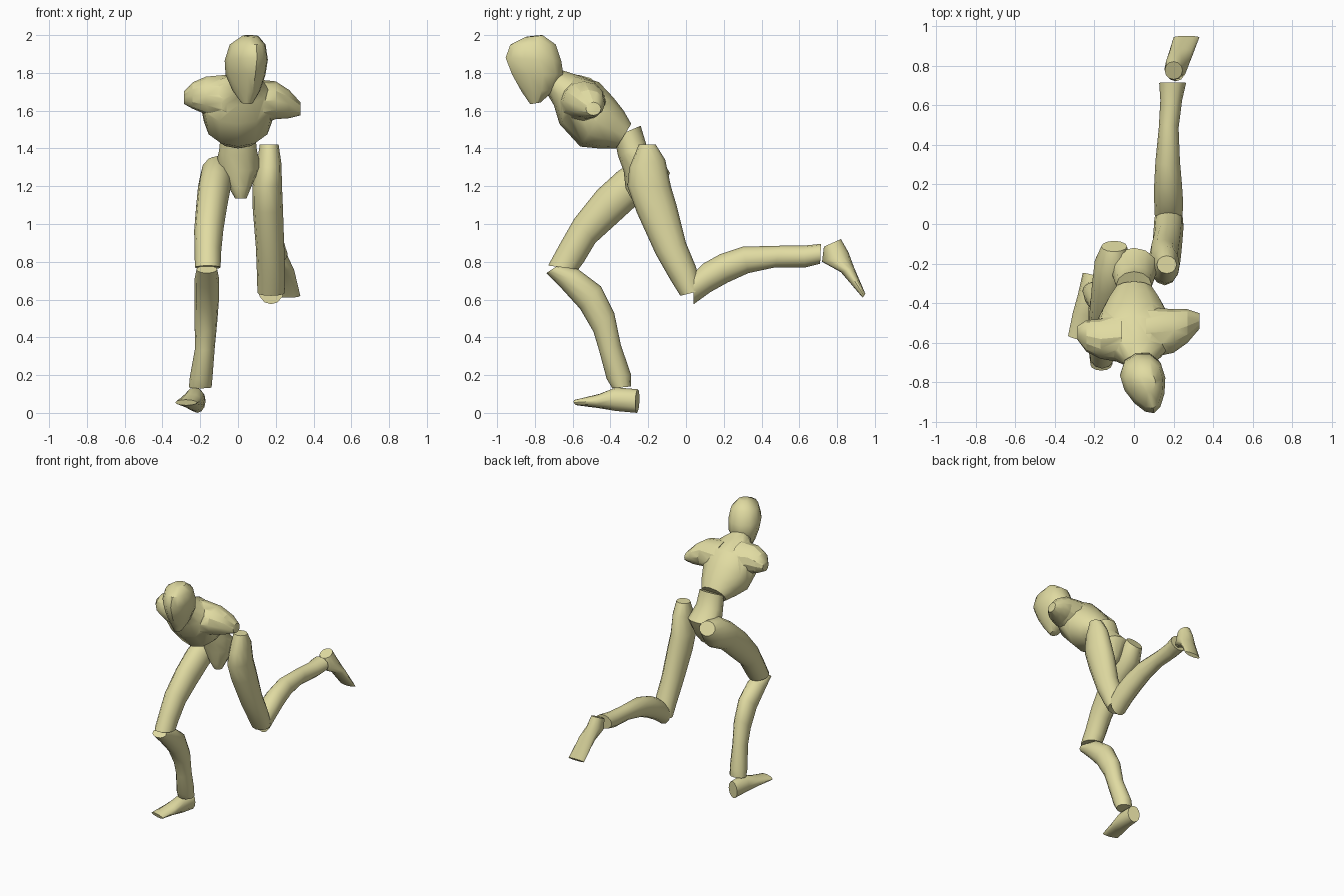
import bpy, bmesh
from math import sin, cos, tan, pi
from mathutils import Vector

SIDES = 12
mat = bpy.data.materials.new("pale_yellow")
mat.diffuse_color = (0.75, 0.71, 0.36, 1)


def loft(name, rings, taper=0.0):
    """Skin closed rings given as (centre, u axis, v axis); taper narrows the u side."""
    bm = bmesh.new()
    loops = []
    for c, u, v in rings:
        loops.append([])
        for i in range(SIDES):
            a = 2 * pi * i / SIDES
            p = c + u * cos(a) + v * sin(a) * (1 - taper * cos(a))
            loops[-1].append(bm.verts.new(p))
    for a, b in zip(loops, loops[1:]):
        for i in range(SIDES):
            j = (i + 1) % SIDES
            bm.faces.new((a[i], a[j], b[j], b[i]))
    bm.faces.new(loops[0])
    bm.faces.new(loops[-1])
    bmesh.ops.recalc_face_normals(bm, faces=bm.faces)
    me = bpy.data.meshes.new(name)
    bm.to_mesh(me)
    bm.free()
    me.materials.append(mat)
    ob = bpy.data.objects.new(name, me)
    bpy.context.collection.objects.link(ob)
    return ob


def smooth(ob, angle=0.75):
    bpy.ops.object.select_all(action='DESELECT')
    ob.select_set(True)
    bpy.context.view_layer.objects.active = ob
    bpy.ops.object.shade_smooth_by_angle(angle=angle)


def limb(name, rows, yaw=0.0, taper=0.0):
    """Rows: front y, z, back y, z of the side outline, then x centre and half width."""
    rings = []
    for y1, z1, y2, z2, x, w in rows:
        uy = (y1 - y2) / 2
        c = Vector((x, (y1 + y2) / 2, (z1 + z2) / 2))
        u = Vector((-uy * tan(yaw), uy, (z1 - z2) / 2))
        rings.append((c, u, Vector((w * cos(yaw), w * sin(yaw), 0))))
    ob = loft(name, rings, taper)
    smooth(ob)
    return ob


# head, turned to one side and bowed
limb("head", [
    (-.85, 1.99, -.76, 2.0, .07, .04), (-.93, 1.95, -.69, 1.95, .06, .09),
    (-.955, 1.88, -.66, 1.86, .055, .108), (-.92, 1.79, -.65, 1.79, .05, .10),
    (-.87, 1.70, -.70, 1.71, .05, .07), (-.825, 1.635, -.77, 1.645, .05, .03),
], yaw=0.3, taper=0.3)

# torso with shoulder stubs merged in
torso = limb("torso", [
    (-.37, 1.40, -.29, 1.53, 0, .10), (-.46, 1.40, -.33, 1.60, 0, .14),
    (-.56, 1.41, -.385, 1.67, 0, .18), (-.67, 1.53, -.46, 1.75, 0, .20),
    (-.70, 1.63, -.58, 1.79, 0, .16), (-.73, 1.68, -.66, 1.815, .02, .08),
    (-.77, 1.72, -.70, 1.83, .04, .06),
])
stubs = {
    "right_shoulder": [(.06, -.55, 1.64, .13, .13), (.20, -.54, 1.655, .11, .10),
                       (.27, -.515, 1.635, .085, .075), (.33, -.49, 1.61, .04, .035)],
    "left_shoulder": [(-.06, -.57, 1.66, .13, .13), (-.17, -.58, 1.68, .10, .10),
                      (-.24, -.565, 1.68, .08, .07), (-.285, -.55, 1.67, .035, .035)],
}
for name, rows in stubs.items():
    stub = loft(name, [(Vector((x, y, z)), Vector((0, ry, 0)), Vector((0, 0, rz)))
                       for x, y, z, ry, rz in rows])
    bpy.context.view_layer.objects.active = torso
    mod = torso.modifiers.new("join", 'BOOLEAN')
    mod.operation = 'UNION'
    mod.solver = 'EXACT'
    mod.object = stub
    bpy.ops.object.modifier_apply(modifier=mod.name)
    bpy.data.objects.remove(stub)
smooth(torso, 0.9)

# waist and pelvis
limb("pelvis", [
    (-.38, 1.46, -.24, 1.52, 0, .09), (-.36, 1.36, -.21, 1.42, 0, .10),
    (-.33, 1.28, -.12, 1.33, 0, .12), (-.32, 1.19, -.17, 1.20, .01, .06),
    (-.29, 1.135, -.23, 1.135, .015, .03),
])

# trailing leg
limb("trailing_thigh", [
    (-.25, 1.42, -.16, 1.42, .165, .05), (-.30, 1.30, -.11, 1.34, .165, .065),
    (-.31, 1.20, -.08, 1.20, .155, .078), (-.26, 1.06, -.05, 1.10, .158, .08),
    (-.16, .84, 0, .90, .17, .075), (-.08, .70, .05, .78, .175, .075),
    (-.03, .62, .09, .65, .175, .072),
])
limb("trailing_shin", [
    (.04, .575, .04, .74, .175, .07), (.13, .64, .09, .79, .175, .073),
    (.22, .69, .18, .84, .172, .07), (.33, .74, .30, .88, .17, .062),
    (.47, .77, .50, .885, .175, .05), (.63, .77, .62, .885, .188, .055),
    (.71, .79, .715, .895, .195, .068),
])
limb("trailing_foot", [
    (.73, .88, .82, .92, .20, .045), (.72, .80, .86, .85, .21, .055),
    (.82, .745, .89, .77, .235, .062), (.935, .61, .95, .63, .265, .065),
])

# standing leg
limb("standing_thigh", [
    (-.14, 1.36, -.085, 1.27, -.10, .065), (-.24, 1.36, -.13, 1.17, -.11, .088),
    (-.36, 1.28, -.25, 1.11, -.125, .087), (-.47, 1.18, -.37, 1.00, -.14, .082),
    (-.59, 1.03, -.48, .90, -.155, .077), (-.67, .89, -.54, .80, -.16, .07),
    (-.73, .78, -.57, .76, -.16, .068),
])
limb("standing_shin", [
    (-.74, .74, -.68, .78, -.165, .055), (-.66, .66, -.57, .76, -.165, .065),
    (-.56, .55, -.45, .67, -.165, .065), (-.49, .43, -.38, .53, -.17, .06),
    (-.46, .33, -.345, .36, -.175, .052), (-.42, .18, -.29, .20, -.195, .06),
    (-.39, .13, -.29, .14, -.20, .06),
])
limb("standing_foot", [
    (-.255, .125, -.26, 0, -.215, .045), (-.37, .135, -.37, .01, -.23, .055),
    (-.46, .10, -.46, .025, -.25, .06), (-.585, .07, -.575, .04, -.275, .06),
], yaw=-0.25)
